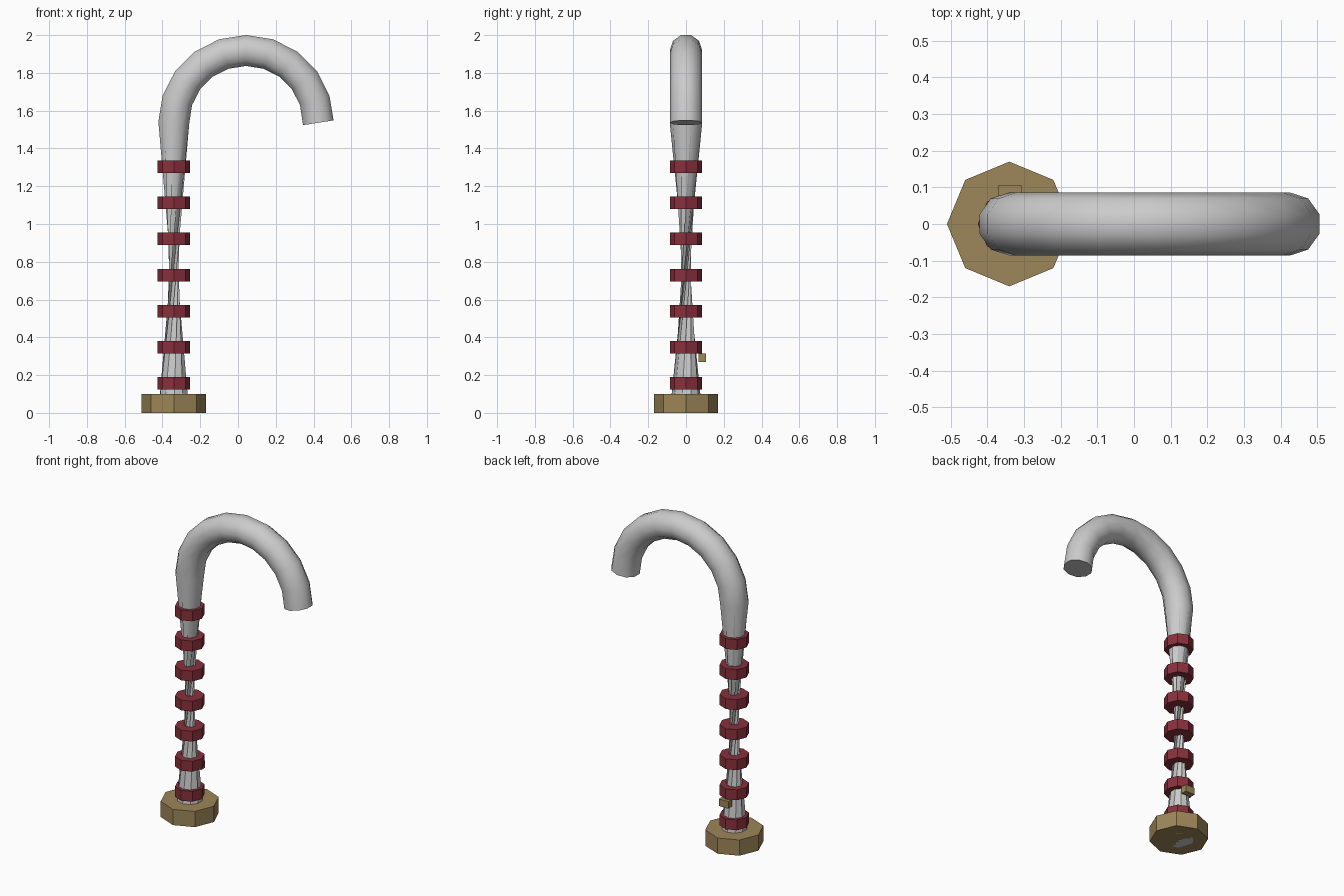
import bpy, bmesh
from math import sin, cos, pi, radians
from mathutils import Vector

if "Cube" in bpy.data.objects:
    bpy.data.objects.remove(bpy.data.objects["Cube"])

CX = -0.34          # axis of the upright shaft
SIDES = 10
TUBE_R = 0.086


def material(name, color):
    m = bpy.data.materials.new(name)
    m.diffuse_color = (*color, 1)
    m.use_nodes = True
    m.node_tree.nodes["Principled BSDF"].inputs["Base Color"].default_value = m.diffuse_color
    return m


GOLD = material("brass", (0.34, 0.24, 0.10))
RED = material("red", (0.25, 0.03, 0.045))


def octagon(name, r, z0, z1, mat):
    bpy.ops.mesh.primitive_cylinder_add(vertices=8, radius=r, depth=z1 - z0,
                                        location=(CX, 0, (z0 + z1) / 2))
    ob = bpy.context.object
    ob.name = name
    ob.data.materials.append(mat)
    return ob


# Octagonal foot
octagon("foot", 0.17, 0, 0.10, GOLD)

# Seven grip bands on the shaft
for i in range(7):
    z = 0.156 + 0.1913 * i
    octagon(f"grip_band_{i + 1}", TUBE_R, z - 0.033, z + 0.033, RED)

# Small button on the back of the shaft
bpy.ops.mesh.primitive_cube_add(size=1, location=(CX + 0.002, 0.086, 0.292))
button = bpy.context.object
button.name = "button"
button.scale = (0.066, 0.038, 0.045)
button.data.materials.append(GOLD)

# Cane path: straight shaft, then a half-circle hook
ARC_R, ARC_X, ARC_Z, STEPS = 0.3825, 0.0425, 1.536, 10
path = [Vector((CX, 0, 0))]
for i in range(STEPS + 1):
    a = pi - pi * i / STEPS
    path.append(Vector((ARC_X + ARC_R * cos(a), 0, ARC_Z + ARC_R * sin(a))))

# Sweep a ten-sided section; the long shaft segment is twisted to a waist
TWIST = radians(144)
bm = bmesh.new()
rings = []
for k, p in enumerate(path):
    d = Vector()
    if k > 0:
        d += (p - path[k - 1]).normalized()
    if k < len(path) - 1:
        d += (path[k + 1] - p).normalized()
    d.normalize()
    side = Vector((0, 1, 0))
    out = side.cross(d)
    ring = []
    for i in range(SIDES):
        a = 2 * pi * (i + 0.5) / SIDES - (TWIST if k == 0 else 0)
        ring.append(bm.verts.new(p + TUBE_R * (cos(a) * out + sin(a) * side)))
    rings.append(ring)
for k in range(len(rings) - 1):
    lo, hi = rings[k], rings[k + 1]
    for i in range(SIDES):
        j = (i + 1) % SIDES
        if k == 0:
            bm.faces.new((lo[i], lo[j], hi[j]))
            bm.faces.new((lo[i], hi[j], hi[i]))
        else:
            bm.faces.new((lo[i], lo[j], hi[j], hi[i]))
bm.faces.new(rings[0][::-1])
bm.faces.new(rings[-1])
me = bpy.data.meshes.new("cane")
bm.to_mesh(me)
bm.free()
cane = bpy.data.objects.new("cane", me)
bpy.context.collection.objects.link(cane)
bpy.ops.object.select_all(action='DESELECT')
cane.select_set(True)
bpy.context.view_layer.objects.active = cane
bpy.ops.object.shade_smooth_by_angle(angle=radians(40))
